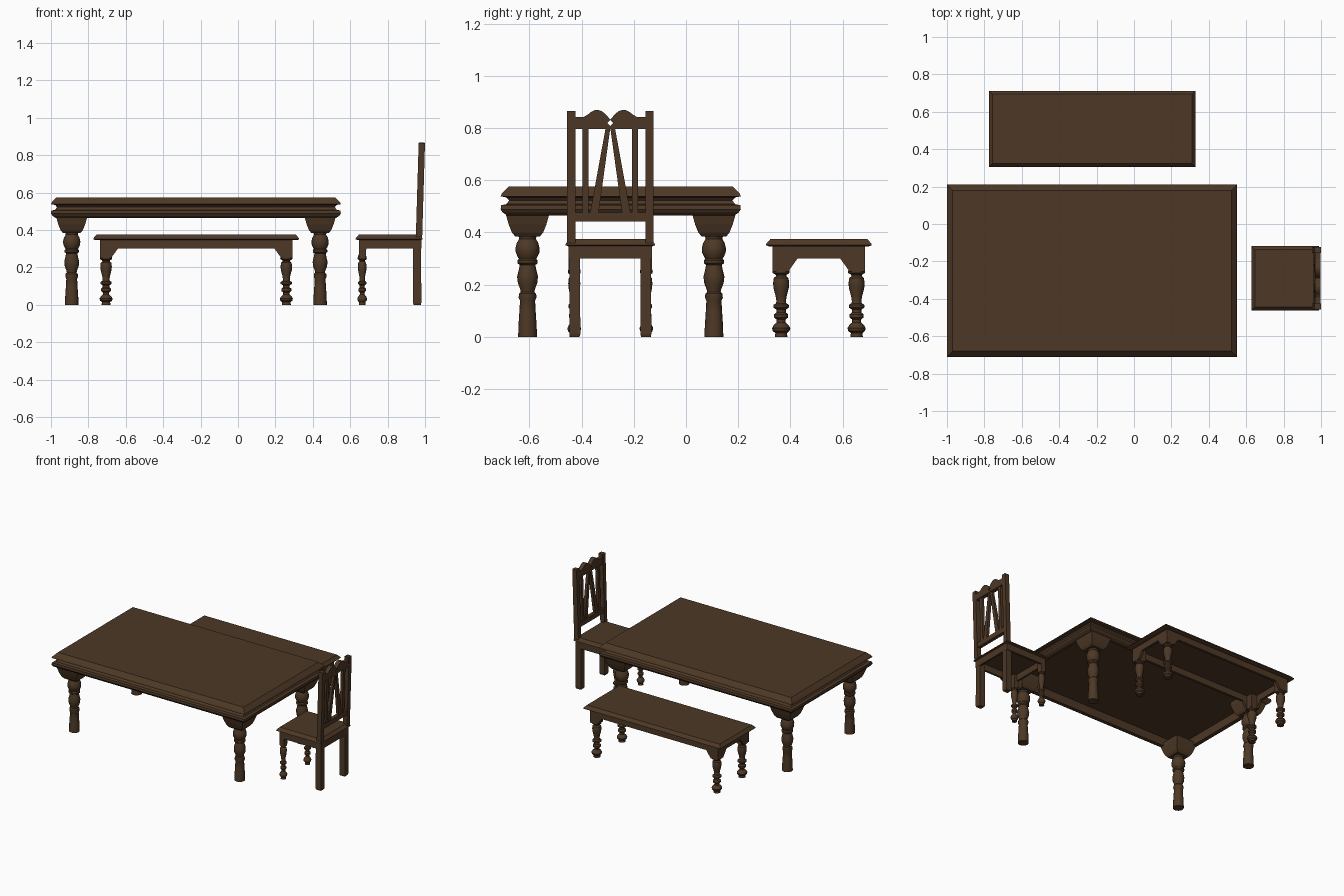
import bpy, bmesh, math
from mathutils import Vector

if "Cube" in bpy.data.objects:
    bpy.data.objects.remove(bpy.data.objects["Cube"])

wood = bpy.data.materials.new("dark brown wood")
wood.diffuse_color = (0.075, 0.040, 0.019, 1)
wood.use_nodes = True
wood.node_tree.nodes["Principled BSDF"].inputs["Base Color"].default_value = wood.diffuse_color


def finish(bm, name, smooth=False):
    bmesh.ops.recalc_face_normals(bm, faces=bm.faces)
    me = bpy.data.meshes.new(name)
    bm.to_mesh(me)
    bm.free()
    me.materials.append(wood)
    ob = bpy.data.objects.new(name, me)
    bpy.context.collection.objects.link(ob)
    if smooth:
        bpy.ops.object.select_all(action='DESELECT')
        ob.select_set(True)
        bpy.context.view_layer.objects.active = ob
        bpy.ops.object.shade_smooth_by_angle(angle=math.radians(35))
    return ob


def loft(name, rings, smooth=False):
    """Skin a list of equally long point rings and cap both ends."""
    bm = bmesh.new()
    vs = [[bm.verts.new(p) for p in r] for r in rings]
    n = len(vs[0])
    for a, b in zip(vs, vs[1:]):
        for i in range(n):
            j = (i + 1) % n
            bm.faces.new((a[i], a[j], b[j], b[i]))
    bm.faces.new(vs[0])
    bm.faces.new(vs[-1])
    return finish(bm, name, smooth)


def rect(cx, cy, hx, hy, z):
    return [(cx + sx * hx, cy + sy * hy, z) for sx, sy in ((-1, -1), (1, -1), (1, 1), (-1, 1))]


def slab(name, cx, cy, hx, hy, profile):
    """Rectangular moulding; profile = (inset, z) pairs."""
    return loft(name, [rect(cx, cy, hx - i, hy - i, z) for i, z in profile])


def turned(name, cx, cy, profile, n=16):
    """Lathe-turned leg; profile = (radius, z) pairs."""
    return loft(name, [[(cx + r * math.cos(2 * math.pi * k / n), cy + r * math.sin(2 * math.pi * k / n), z)
                        for k in range(n)] for r, z in profile], True)


def plate(name, pts, to3d, a, b):
    """Extrude a 2D outline between depths a and b."""
    return loft(name, [[to3d(u, v, d) for u, v in pts] for d in (a, b)])


CORNERS = [(-1, -1), (1, -1), (1, 1), (-1, 1)]

# ---- table ----
tx, ty, hx, hy = -0.225, -0.25, 0.775, 0.46
slab("table_top", tx, ty, hx, hy, [
    (0.03, 0.575), (0.004, 0.548), (0.0, 0.538), (0.022, 0.534), (0.032, 0.522), (0.022, 0.508),
    (0.002, 0.504), (0.0, 0.488), (0.008, 0.476), (0.025, 0.465), (0.05, 0.465), (0.05, 0.525)])
table_leg = [(0.036, 0.39), (0.032, 0.375), (0.041, 0.36), (0.046, 0.34), (0.045, 0.322), (0.037, 0.305),
             (0.033, 0.298), (0.039, 0.292), (0.039, 0.282), (0.030, 0.275), (0.034, 0.255), (0.040, 0.230),
             (0.037, 0.205), (0.028, 0.182), (0.026, 0.172), (0.033, 0.165), (0.034, 0.150), (0.029, 0.138),
             (0.031, 0.10), (0.035, 0.04), (0.036, 0.0)]
for sx, sy in CORNERS:
    lx, ly = tx + sx * (hx - 0.111), ty + sy * (hy - 0.103)
    turned("table_leg", lx, ly, table_leg)
    slab("table_leg_block", lx, ly, 0.082, 0.082,
         [(0, 0.49), (0, 0.465), (0.010, 0.43), (0.022, 0.40), (0.034, 0.385)])

# ---- small turned leg, shared by bench and chair ----
small_leg = [(0.026, 0.27), (0.033, 0.25), (0.032, 0.244), (0.021, 0.238), (0.020, 0.232), (0.028, 0.225),
             (0.031, 0.205), (0.029, 0.185), (0.021, 0.155), (0.018, 0.135), (0.020, 0.128), (0.030, 0.122),
             (0.030, 0.112), (0.018, 0.104), (0.018, 0.093), (0.027, 0.086), (0.027, 0.074), (0.017, 0.066),
             (0.017, 0.055), (0.028, 0.045), (0.035, 0.033), (0.032, 0.022), (0.022, 0.014), (0.024, 0.0)]


def bracket_apron(half, drop_l=True, drop_r=True, top=0.352, low=0.30, foot=0.25, w=0.06, slope=0.036):
    """Apron outline with stepped-down corners."""
    pts = [(-half, top)]
    pts += [(-half, foot), (-half + w, foot), (-half + w + slope, low)] if drop_l else [(-half, low)]
    pts += [(half - w - slope, low), (half - w, foot), (half, foot)] if drop_r else [(half, low)]
    return pts + [(half, top)]


SEAT = [(0.018, 0.375), (0.002, 0.357), (0.0, 0.351), (0.012, 0.346)]

# ---- bench ----
bx, by, bhx, bhy = -0.2235, 0.509, 0.551, 0.203
slab("bench_seat", bx, by, bhx, bhy, SEAT)
ax, ay, t = 0.515, 0.1775, 0.018
for s in (-1, 1):
    plate("bench_long_apron", bracket_apron(ax), lambda u, v, d: (bx + u, by + d, v), s * ay, s * (ay - t))
    plate("bench_end_apron", bracket_apron(ay), lambda u, v, d: (bx + d, by + u, v), s * ax, s * (ax - t))
for sx, sy in CORNERS:
    lx, ly = bx + sx * (ax - 0.033), by + sy * (ay - 0.033)
    turned("bench_leg", lx, ly, small_leg)
    slab("bench_leg_block", lx, ly, 0.03, 0.03, [(0, 0.35), (0, 0.252)])

# ---- chair ----
cx, cy, chx, chy = 0.808, -0.29, 0.18, 0.172
slab("chair_seat", cx, cy, chx, chy, SEAT)
x0, x1, ch = 0.647, 0.980, 0.16
mid, half = (x0 + x1) / 2, (x1 - x0) / 2
for s in (-1, 1):
    plate("chair_side_apron", bracket_apron(half, True, False, w=0.036, slope=0.003),
          lambda u, v, d: (mid + u, cy + d, v), s * ch, s * (ch - 0.015))
    ly = cy + s * (ch - 0.022)
    turned("chair_front_leg", 0.664, ly, [(r * 0.75, z) for r, z in small_leg])
    slab("chair_front_leg_block", 0.665, ly, 0.018, 0.021, [(0, 0.35), (0, 0.252)])
    # square back leg with a slightly chamfered foot
    slab("chair_back_leg", 0.958, cy + s * 0.136, 0.022, 0.021,
         [(0.001, 0.35), (0, 0.04), (0, 0.01), (0.003, 0.0)])
plate("chair_front_apron", bracket_apron(ch, False, False), lambda u, v, d: (d, cy + u, v), x0, x0 + 0.015)
plate("chair_back_apron", bracket_apron(ch, False, False), lambda u, v, d: (d, cy + u, v), x1, x1 - 0.015)


# chair back: flat outlines on a plane leaning backwards
def lean(u, v, d):
    return (0.968 + (v - 0.37) * 0.03 + d, cy + u, v)


def back(name, pts, t=0.010):
    return plate(name, pts, lean, -t, t)


for s in (-1, 1):
    back("chair_back_post", [(s * 0.134, 0.36), (s * 0.166, 0.36), (s * 0.166, 0.865), (s * 0.134, 0.865)], 0.017)
    back("chair_back_straight_slat", [(s * 0.083, 0.46), (s * 0.106, 0.46), (s * 0.106, 0.81), (s * 0.083, 0.81)])
    back("chair_back_slanted_slat", [(s * 0.047, 0.46), (s * 0.080, 0.46), (s * 0.016, 0.81), (s * 0.0, 0.80)])
    # half of the scalloped crest, notched at the centre to leave a diamond hole
    back("chair_back_crest", [(s * a, b) for a, b in (
        (0, 0.796), (0.136, 0.796), (0.136, 0.842), (0.102, 0.842), (0.088, 0.850), (0.074, 0.861), (0.060, 0.868),
        (0.046, 0.869), (0.032, 0.864), (0.018, 0.853), (0.007, 0.840), (0, 0.833), (0, 0.830),
        (0.011, 0.819), (0, 0.808))], 0.015)
back("chair_back_lower_rail", [(-0.136, 0.442), (0.136, 0.442), (0.136, 0.477), (-0.136, 0.477)], 0.013)
